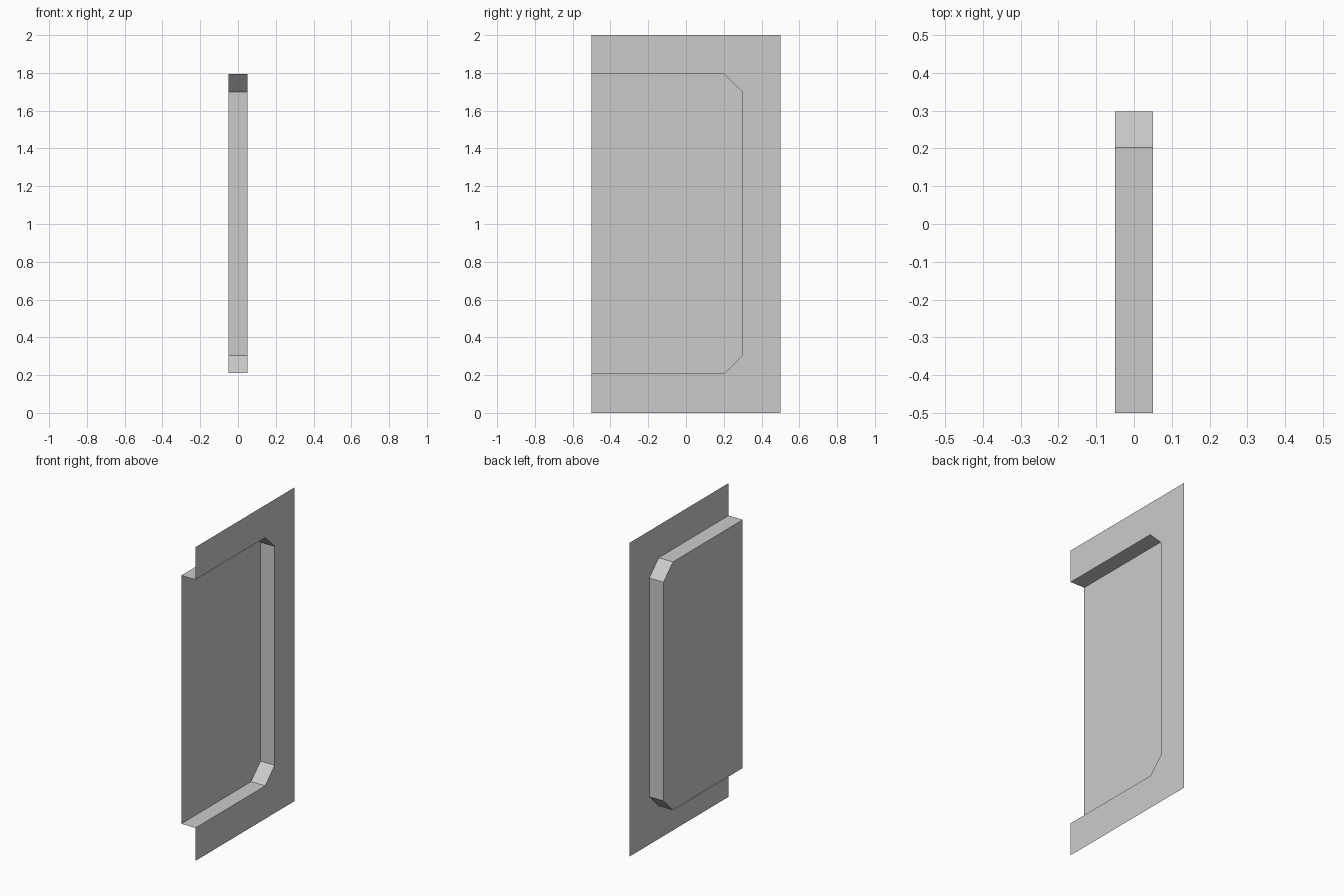
import bpy

if "Cube" in bpy.data.objects:
    bpy.data.objects.remove(bpy.data.objects["Cube"])

# Half-outline of the recess in (y, z): open at the front edge, chamfered at the rear corners
RECESS = [(-0.5, 0.21), (0.203, 0.21), (0.298, 0.305),
          (0.298, 1.70), (0.203, 1.793), (-0.5, 1.793)]
OUTER = [(-0.5, 2.0), (0.5, 2.0), (0.5, 0.0), (-0.5, 0.0)]
FRONT_X, BACK_X = 0.05, -0.05


def at_x(points, x):
    return [(x, y, z) for y, z in points]


def add_mesh(name, verts, faces):
    mesh = bpy.data.meshes.new(name)
    mesh.from_pydata(verts, [], faces)
    mesh.update()
    obj = bpy.data.objects.new(name, mesh)
    bpy.context.collection.objects.link(obj)
    return obj


n = len(RECESS)

# Flat C-shaped surround, split into quads, facing +x
surround = at_x(RECESS + OUTER, FRONT_X)
add_mesh("wall_surround", surround,
         [(9, 8, 2, 1, 0), (8, 7, 3, 2), (7, 6, 5, 4, 3)])

# Recessed panel with the step walls joining it to the surround
verts = at_x(RECESS, BACK_X) + at_x(RECESS, FRONT_X)
walls = [(i, i + n, i + 1 + n, i + 1) for i in range(n - 1)]
add_mesh("recessed_panel", verts, [tuple(range(n))] + [w[::-1] for w in walls])
